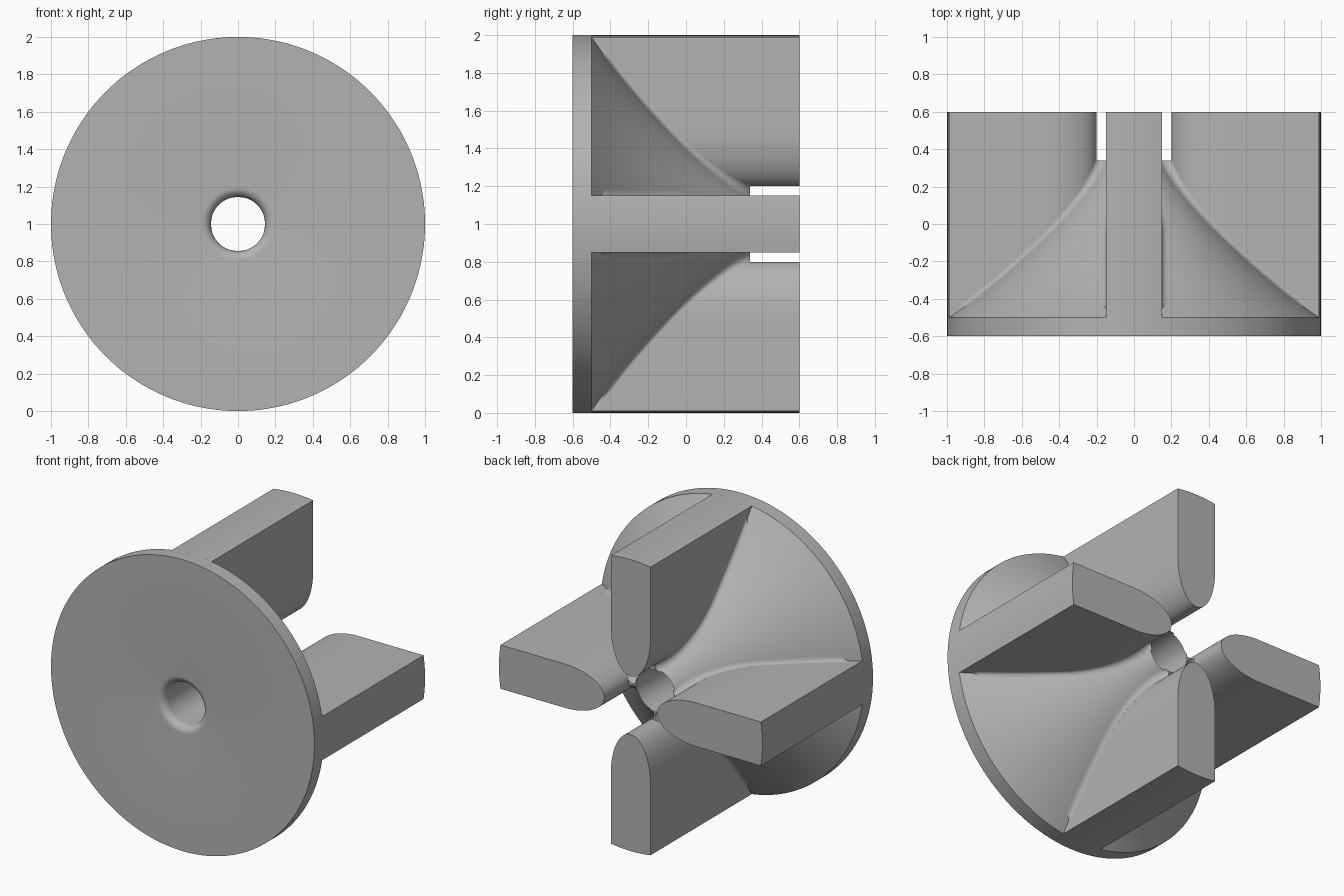
import bpy, bmesh, math
from mathutils import Vector, Matrix

if "Cube" in bpy.data.objects:
    bpy.data.objects.remove(bpy.data.objects["Cube"])

OUTER, BORE, HALF = 1.0, 0.145, 0.15      # rim radius, bore radius, fin half width
FRONT, RIM, BACK = -0.6, -0.5, 0.6        # depths along y
TIP, NOSE, FILLET = 0.2, 0.3, 0.04        # fin tip radius, nose length, blend radius
HALF_PI = math.pi / 2

grey = bpy.data.materials.new("grey")
grey.use_nodes = True
grey.diffuse_color = (0.45, 0.45, 0.45, 1)
grey.node_tree.nodes["Principled BSDF"].inputs["Base Color"].default_value = grey.diffuse_color


def finish(name, bm):
    """Turn a bmesh into a smooth object with sharp creases, standing on the ground."""
    bmesh.ops.remove_doubles(bm, verts=bm.verts, dist=1e-5)
    bmesh.ops.recalc_face_normals(bm, faces=bm.faces)
    for f in bm.faces:
        f.smooth = True
    for e in bm.edges:
        e.smooth = len(e.link_faces) == 2 and e.calc_face_angle(0) < math.radians(30)
    bmesh.ops.translate(bm, verts=bm.verts, vec=(0, 0, OUTER))
    mesh = bpy.data.meshes.new(name)
    bm.to_mesh(mesh)
    bm.free()
    mesh.materials.append(grey)
    obj = bpy.data.objects.new(name, mesh)
    bpy.context.collection.objects.link(obj)
    return obj


def loft(bm, rings, close=False):
    """Bridge equal-length loops of points; cap the ends unless they close on themselves."""
    loops = [[bm.verts.new(p) for p in ring] for ring in rings]
    pairs = list(zip(loops, loops[1:])) + ([(loops[-1], loops[0])] if close else [])
    for a, b in pairs:
        for i in range(len(a)):
            j = (i + 1) % len(a)
            bm.faces.new((a[i], a[j], b[j], b[i]))
    if not close:
        bm.faces.new(loops[0])
        bm.faces.new(loops[-1])


def cone_depth(r):
    """Depth of the concave cone at radius r."""
    d = OUTER - r
    return RIM + 0.699 * d + 0.313 * d * d


def fin_wall(s):
    """Point and outward normal (across, along) on a fin side, s = 0 at its tip."""
    t = min(s, HALF_PI)
    point = Vector((HALF * math.sin(t), TIP + NOSE * (1 - math.cos(t)) + s - t))
    normal = Vector((math.sin(t) / HALF, -math.cos(t) / NOSE)).normalized()
    return point, normal


# Disc with concave cone and rounded bore mouth, as one revolved profile
cone_steps = 48
profile = [(OUTER, FRONT), (OUTER, RIM)]
for i in range(1, cone_steps + 1):
    r = OUTER + (BORE - OUTER) * i / cone_steps
    profile.append((r, cone_depth(r)))
for i in range(9):
    a = HALF_PI * i / 8
    profile.append((BORE + 0.05 * (1 - math.cos(a)), FRONT + 0.05 * (1 - math.sin(a))))
bm = bmesh.new()
segments = 144
angles = [math.tau * i / segments for i in range(segments)]
loft(bm, [[(r * math.sin(a), y, r * math.cos(a)) for r, y in profile] for a in angles], close=True)
finish("disc_and_cone", bm)

# Four fins with an elliptical nose towards the axis and a round outer face
side = [fin_wall(HALF_PI * i / 20)[0] for i in range(21)]
edge = math.asin(HALF / OUTER)
arc = [(OUTER * math.sin(edge * k / 4), OUTER * math.cos(edge * k / 4)) for k in range(4, -5, -1)]
outline = [tuple(p) for p in side] + arc + [(-p.x, p.y) for p in reversed(side[1:])]
for k, name in enumerate(("top", "left", "bottom", "right")):
    bm = bmesh.new()
    loft(bm, [[(x, y, z) for x, z in outline] for y in (RIM, BACK)])
    bmesh.ops.rotate(bm, verts=bm.verts, matrix=Matrix.Rotation(k * HALF_PI, 3, "Y"))
    finish(name + "_fin", bm)


def blend_section(r):
    """Rounded corner between a fin side and the cone of radius r."""
    lo, hi = 0.0, 2.0
    for _ in range(40):
        mid = (lo + hi) / 2
        p, n = fin_wall(mid)
        if (p + n * FILLET).length < r + FILLET:
            lo = mid
        else:
            hi = mid
    p, n = fin_wall(lo)
    centre = p + n * FILLET
    start = -n
    turn = start.angle_signed(-centre.normalized())
    points = []
    for i in range(9):
        a = -turn * i / 8
        d = Vector((start.x * math.cos(a) - start.y * math.sin(a),
                    start.x * math.sin(a) + start.y * math.cos(a)))
        points.append(centre + d * FILLET)
    points += [Vector((0, points[-1].y)), Vector((0, points[0].y))]
    ring = []
    for q in points:
        q.x = max(q.x, 0)
        q = q.normalized() * min(max(q.length, BORE), OUTER)
        ring.append((q.x, cone_depth(r), q.y))
    return ring


# Blends where the fins run into the cone, one on each side of each fin
blend_steps = 50
rings = [blend_section(OUTER + (0.135 - OUTER) * i / blend_steps) for i in range(blend_steps + 1)]
bm = bmesh.new()
for k in range(4):
    turn = Matrix.Rotation(k * HALF_PI, 3, "Y")
    for flip in (1, -1):
        loft(bm, [[turn @ Vector((x * flip, y, z)) for x, y, z in ring] for ring in rings])
finish("fin_blends", bm)
